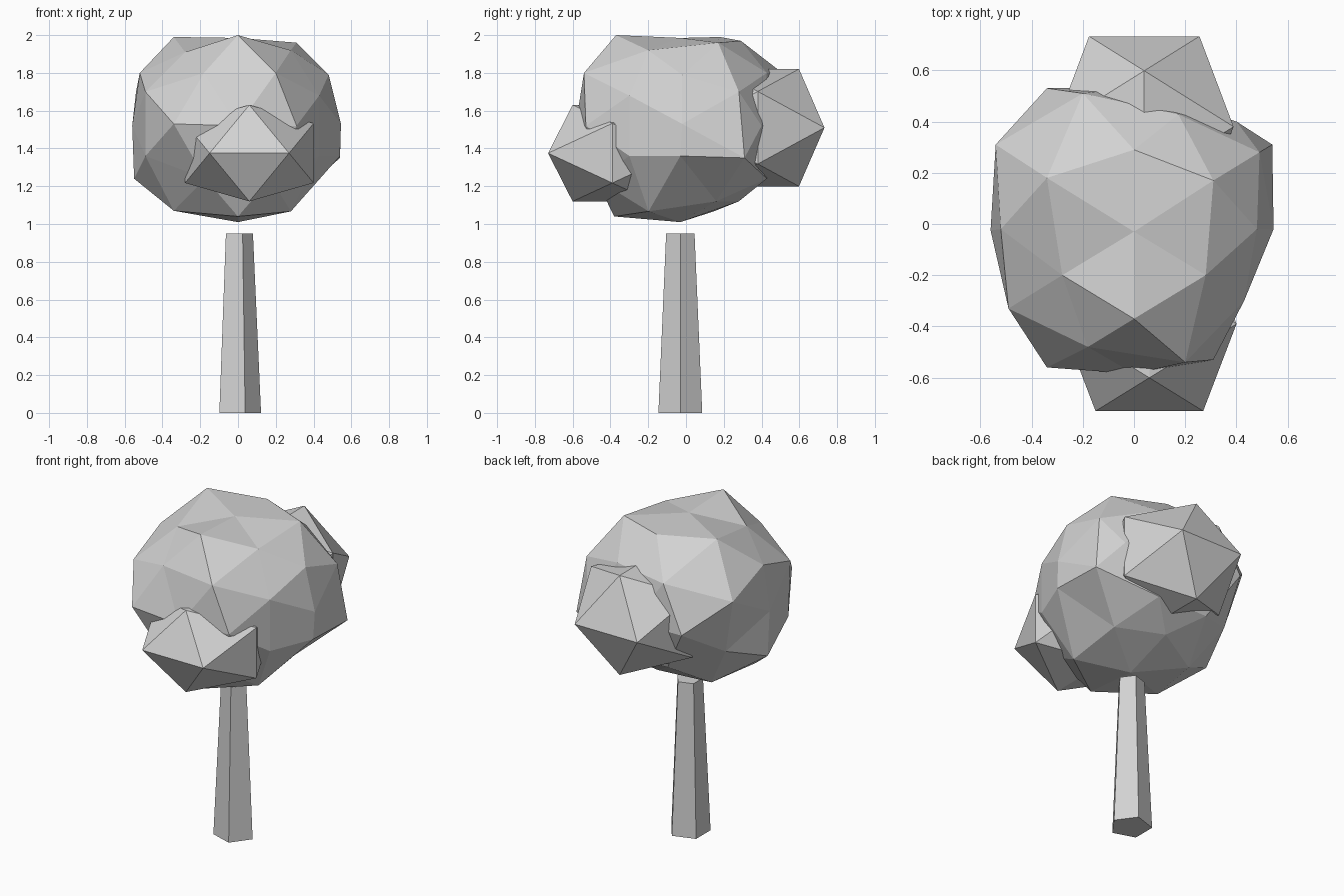
import bpy, bmesh, math
from mathutils import Vector

if "Cube" in bpy.data.objects:
    bpy.data.objects.remove(bpy.data.objects["Cube"])

grey = bpy.data.materials.new("plain grey")
grey.diffuse_color = (0.65, 0.65, 0.65, 1)
grey.use_nodes = True
grey.node_tree.nodes["Principled BSDF"].inputs["Base Color"].default_value = grey.diffuse_color


def finish(name, bm):
    bmesh.ops.recalc_face_normals(bm, faces=bm.faces[:])
    mesh = bpy.data.meshes.new(name)
    bm.to_mesh(mesh)
    bm.free()
    mesh.materials.append(grey)
    obj = bpy.data.objects.new(name, mesh)
    bpy.context.collection.objects.link(obj)
    return obj


def ico_directions():
    """Icosahedron corners with its mirror planes on the axes."""
    a, b = 0.5257, 0.8507
    out = []
    for s in (-1, 1):
        for t in (-1, 1):
            out += [Vector((0, s * a, t * b)), Vector((s * a, t * b, 0)),
                    Vector((t * b, 0, s * a))]
    return out


def hull(points):
    bm = bmesh.new()
    for p in points:
        bm.verts.new(p)
    bmesh.ops.convex_hull(bm, input=bm.verts[:])
    return bm


# Trunk: tapered five-sided post
bm = bmesh.new()
bmesh.ops.create_cone(bm, cap_ends=True, segments=5, radius1=0.122, radius2=0.079, depth=0.95)
first = max(bm.verts, key=lambda v: v.co.xy.length).co
turn = -math.atan2(first.y, first.x)
for v in bm.verts:
    r, ang = v.co.xy.length, math.atan2(v.co.y, v.co.x) + turn
    v.co = (r * math.cos(ang), r * math.sin(ang) - 0.03, v.co.z + 0.475)
finish("trunk", bm)

# Crown: once-subdivided icosahedron with uneven corners
corners = ico_directions()
mids = [(p + q).normalized() for i, p in enumerate(corners)
        for q in corners[:i] if (p - q).length < 1.1]
bm = hull(corners + mids)
centre = Vector((0, -0.025, 1.52))
# corners pulled away from the even radius
moved = [
    (0, -0.37, 2.0), (0, 0.29, 1.97), (0, -0.03, 1.985), (0, -0.03, 1.01),
    (0, -0.38, 1.04), (0, 0.28, 1.12), (0.31, 0.17, 1.96), (-0.34, 0.18, 1.99),
    (0.28, -0.20, 1.92), (-0.28, -0.20, 1.91), (0.20, -0.54, 1.80),
    (-0.18, -0.48, 1.80), (0.31, -0.53, 1.52), (-0.34, -0.56, 1.53),
    (-0.49, -0.33, 1.70), (-0.49, -0.31, 1.36), (0.54, 0.31, 1.35),
    (0.49, 0.28, 1.70), (-0.54, 0.31, 1.70), (-0.34, 0.53, 1.52),
    (0.40, 0.40, 1.52), (0.54, -0.03, 1.36), (0.48, -0.02, 1.79),
    (-0.52, -0.02, 1.80), (-0.55, -0.02, 1.24), (-0.34, -0.20, 1.07),
    (0.545, -0.02, 1.53), (0.43, -0.30, 1.68), (0.43, -0.30, 1.36),
    (0.28, 0.16, 1.12), (-0.20, 0.51, 1.80),
]
targets = {}
for p in moved:
    d = (Vector(p) - centre).normalized()
    free = [v for v in bm.verts if v not in targets]
    targets[max(free, key=lambda v: v.co.dot(d))] = Vector(p)
for v in bm.verts:
    v.co = targets.get(v, centre + v.co * 0.56)
finish("crown", bm)

# Side clumps: squashed icosahedra poking out front and back
for name, c, s in (
    ("front_clump", (0.06, -0.39, 1.375), (0.40, 0.40, 0.30)),
    ("back_clump", (0.04, 0.38, 1.51), (0.41, 0.415, 0.365)),
):
    finish(name, hull([Vector([c[i] + d[i] * s[i] for i in range(3)])
                       for d in ico_directions()]))
